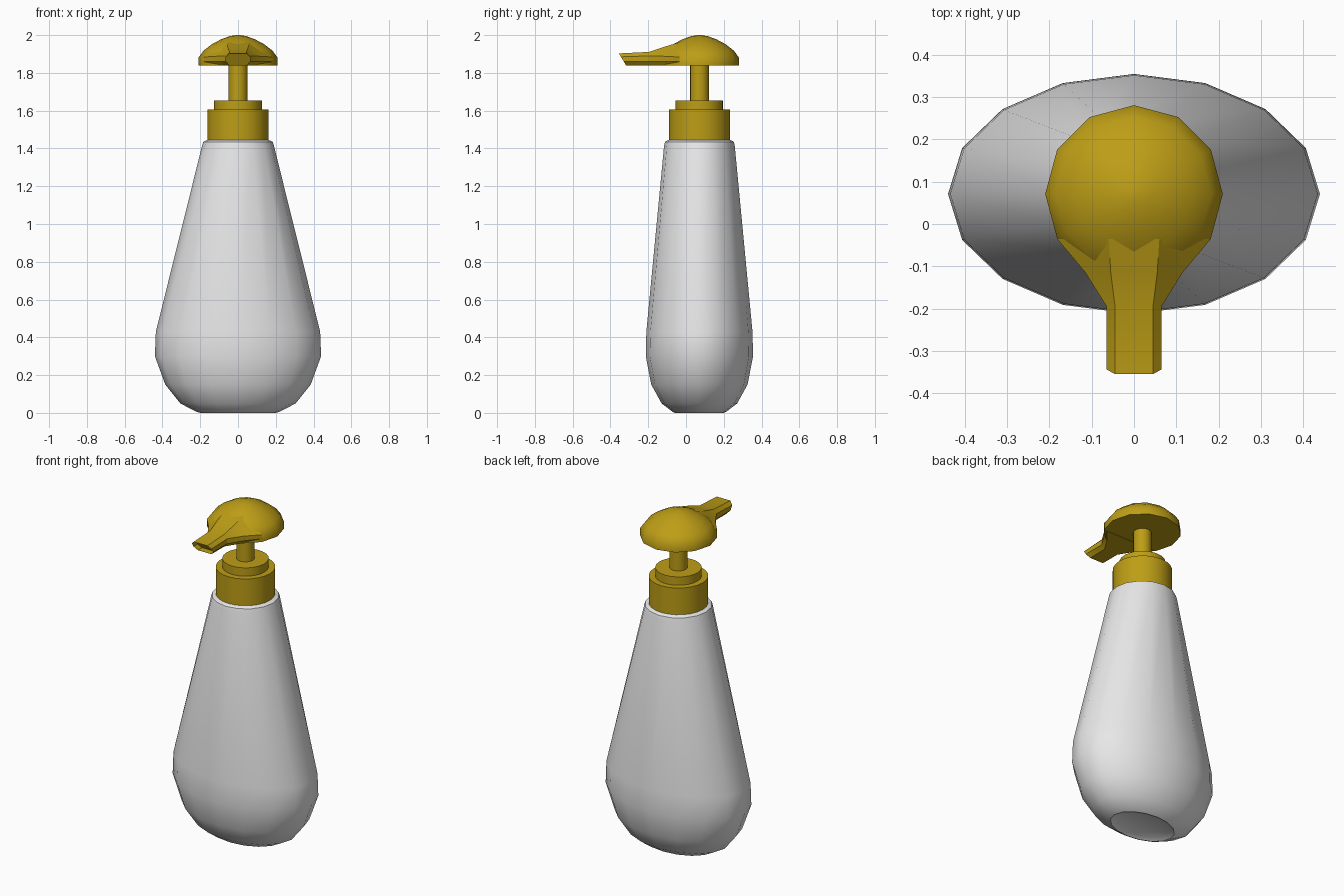
import bpy, bmesh
from math import sin, cos, tau, radians

if "Cube" in bpy.data.objects:
    bpy.data.objects.remove(bpy.data.objects["Cube"], do_unlink=True)

AXIS_Y = 0.071  # the bottle stands behind centre, the nozzle reaches forward


def material(name, colour):
    mat = bpy.data.materials.new(name)
    mat.use_nodes = True
    mat.diffuse_color = colour
    mat.node_tree.nodes["Principled BSDF"].inputs["Base Color"].default_value = colour
    return mat


white = material("white plastic", (0.8, 0.8, 0.8, 1))
mustard = material("mustard plastic", (0.51, 0.34, 0.008, 1))


def finish(name, bm, mat, angle=30):
    bmesh.ops.recalc_face_normals(bm, faces=bm.faces)
    mesh = bpy.data.meshes.new(name)
    bm.to_mesh(mesh)
    bm.free()
    mesh.materials.append(mat)
    obj = bpy.data.objects.new(name, mesh)
    bpy.context.collection.objects.link(obj)
    bpy.ops.object.select_all(action="DESELECT")
    obj.select_set(True)
    bpy.context.view_layer.objects.active = obj
    bpy.ops.object.shade_smooth_by_angle(angle=radians(angle))
    return obj


def loft(sections):
    """Skin closed rings of points and cap both ends; returns mesh and first cap."""
    bm = bmesh.new()
    rings = [[bm.verts.new(p) for p in section] for section in sections]
    for a, b in zip(rings, rings[1:]):
        n = len(a)
        for i in range(n):
            j = (i + 1) % n
            bm.faces.new((a[i], a[j], b[j], b[i]))
    cap = bm.faces.new(rings[0])
    bm.faces.new(rings[-1])
    return bm, cap


def oval(rx, ry, z, sides):
    return [(rx * cos(tau * i / sides), AXIS_Y + ry * sin(tau * i / sides), z)
            for i in range(sides)]


def turned(name, profile, sides, mat, angle=30):
    bm, _ = loft([oval(rx, ry, z, sides) for rx, ry, z in profile])
    return finish(name, bm, mat, angle)


# Oval bottle with a shallow foot recess and rounded shoulder
turned("bottle", [
    (0.17, 0.11, 0.012), (0.20, 0.13, 0.0), (0.225, 0.145, 0.008),
    (0.305, 0.20, 0.05), (0.385, 0.255, 0.15), (0.44, 0.284, 0.30),
    (0.435, 0.281, 0.43), (0.19, 0.187, 1.415), (0.184, 0.182, 1.435),
    (0.165, 0.165, 1.445)], 16, white, 35)

# Screw collar, its upper step and the pump stem
for name, r, low, high, sides in (("collar", 0.162, 1.44, 1.605, 24),
                                  ("collar_step", 0.126, 1.60, 1.655, 24),
                                  ("pump_stem", 0.05, 1.65, 1.85, 16)):
    turned(name, [(r, r, low), (r, r, high)], sides, mustard)

# Domed pump head
turned("pump_head", [(r, r, z) for r, z in (
    (0.21, 1.84), (0.21, 1.88), (0.183, 1.917), (0.14, 1.951),
    (0.09, 1.978), (0.045, 1.994), (0.012, 2.0))], 12, mustard, 40)


# Nozzle flaring back into the head
def nozzle_section(y, half, top_half, shoulder, top, slant=0.0):
    side = [(top_half, top), (half, shoulder), (half, 1.86), (half - 0.02, 1.838)]
    ring = side + [(-x, z) for x, z in reversed(side)]
    return [(x, y + slant * (top - z), z) for x, z in ring]


bm, tip = loft([
    nozzle_section(-0.355, 0.065, 0.045, 1.885, 1.903, 0.6),
    nozzle_section(-0.195, 0.065, 0.045, 1.89, 1.911),
    nozzle_section(-0.115, 0.115, 0.055, 1.888, 1.938),
    nozzle_section(-0.035, 0.182, 0.06, 1.884, 1.962)])
# Recessed outlet
bmesh.ops.inset_region(bm, faces=[tip], thickness=0.01)
bmesh.ops.translate(bm, verts=list(tip.verts), vec=(0, 0.04, 0))
finish("nozzle", bm, mustard)
